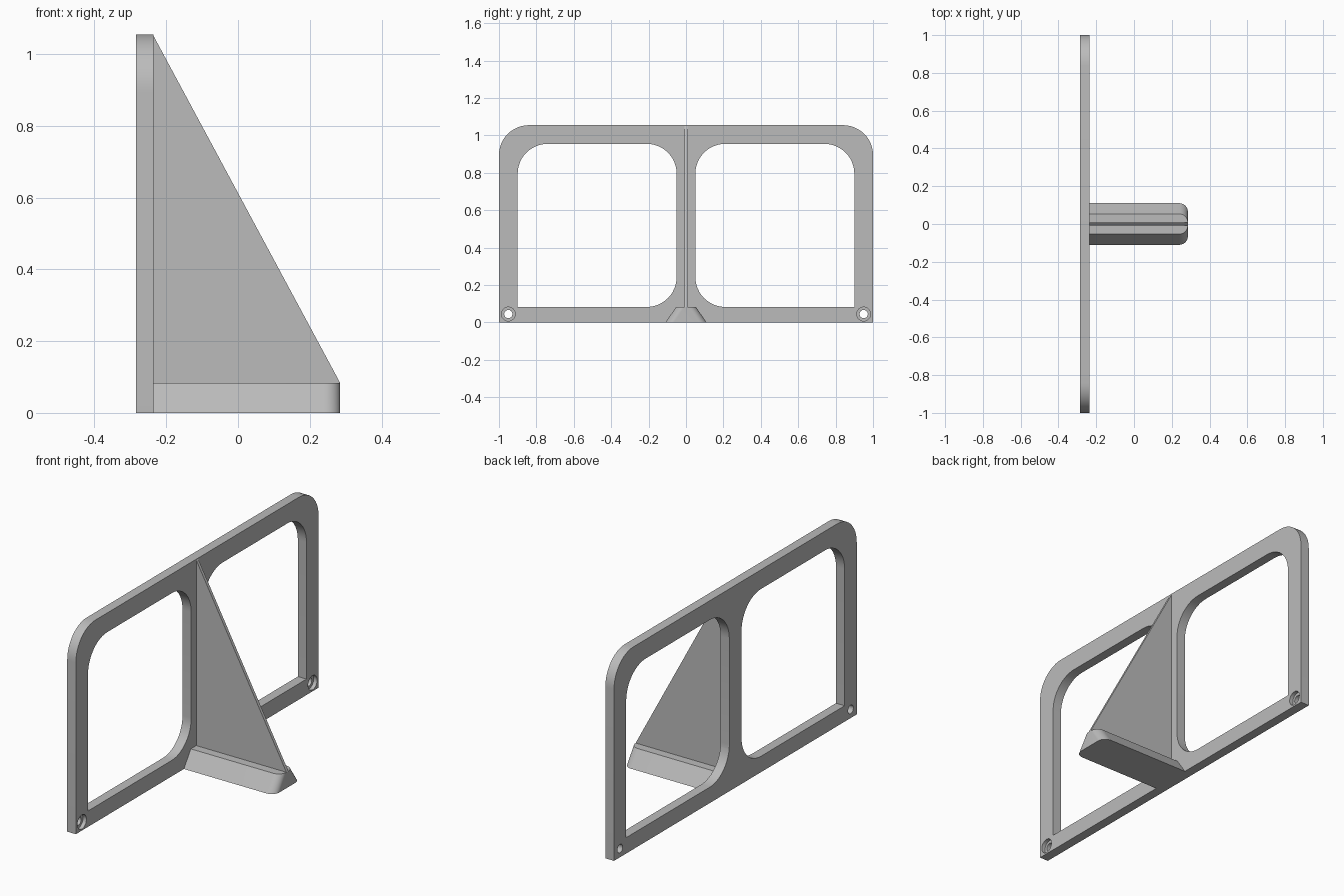
import bpy, bmesh
from math import cos, sin, pi
from mathutils import Matrix, Vector

old = bpy.data.objects.get("Cube")
if old:
    bpy.data.objects.remove(old)

grey = bpy.data.materials.new("plain grey")
grey.use_nodes = True
COLOUR = (0.5, 0.5, 0.5, 1)
grey.diffuse_color = COLOUR
grey.node_tree.nodes["Principled BSDF"].inputs["Base Color"].default_value = COLOUR

BACK, FACE, TIP = -0.285, -0.235, 0.285   # panel back, panel front, foot tip
TOP, FOOT_H = 1.055, 0.083


def rounded_rect(a0, a1, b0, b1, radii, steps=12):
    """Outline from the low corner, counter-clockwise, one radius per corner."""
    corners = [(a0, b0, 1, 1), (a1, b0, -1, 1), (a1, b1, -1, -1), (a0, b1, 1, -1)]
    pts = []
    for i, ((a, b, sa, sb), r) in enumerate(zip(corners, radii)):
        if r == 0:
            pts.append((a, b))
            continue
        for k in range(steps + 1):
            t = pi + i * pi / 2 + k * pi / 2 / steps
            pts.append((a + sa * r + r * cos(t), b + sb * r + r * sin(t)))
    return pts


def loft(name, lower, upper):
    """Solid between two matching loops of 3D points."""
    bm = bmesh.new()
    lo = [bm.verts.new(p) for p in lower]
    hi = [bm.verts.new(p) for p in upper]
    bm.faces.new(lo)
    bm.faces.new(hi)
    for i in range(len(lo)):
        j = (i + 1) % len(lo)
        bm.faces.new((lo[i], lo[j], hi[j], hi[i]))
    bmesh.ops.recalc_face_normals(bm, faces=bm.faces)
    mesh = bpy.data.meshes.new(name)
    bm.to_mesh(mesh)
    bm.free()
    mesh.materials.append(grey)
    obj = bpy.data.objects.new(name, mesh)
    bpy.context.collection.objects.link(obj)
    return obj


def slab(name, outline, x0, x1):
    return loft(name, [(x0, y, z) for y, z in outline], [(x1, y, z) for y, z in outline])


def circle(y, z, r, steps=32):
    return [(y + r * cos(2 * pi * k / steps), z + r * sin(2 * pi * k / steps))
            for k in range(steps)]


# Upright panel with two windows and counterbored screw holes
R = 0.16
panel = slab("panel", rounded_rect(-1, 1, 0, TOP, (0, 0, R, R)), BACK, FACE)
window = rounded_rect(0.05, 0.9, FOOT_H, 0.955, (R, 0, R, R))
cutters = []
for side in (-1, 1):
    cutters += [
        slab("window_cutter", [(side * y, z) for y, z in window], BACK - 0.1, FACE + 0.1),
        slab("hole_cutter", circle(side * 0.95, 0.045, 0.022), BACK - 0.1, FACE + 0.1),
        slab("counterbore_cutter", circle(side * 0.95, 0.045, 0.037), FACE - 0.02, FACE + 0.1),
    ]
bpy.context.view_layer.objects.active = panel
for cutter in cutters:
    cutter.hide_render = True
    mod = panel.modifiers.new("cut", "BOOLEAN")
    mod.operation = "DIFFERENCE"
    mod.solver = "EXACT"
    mod.object = cutter
    bpy.ops.object.modifier_apply(modifier=mod.name)
for cutter in cutters:
    bpy.data.objects.remove(cutter)

# Foot: sloped sides, rounded tip
def foot_loop(half, z):
    return [(x, y, z) for x, y in
            rounded_rect(FACE, TIP, -half, half, (0, 0.045, 0.045, 0))]

foot = loft("foot", foot_loop(0.11, 0), foot_loop(0.053, FOOT_H))

# Thin triangular rib bracing the panel
side_profile = [(FACE, FOOT_H), (TIP, FOOT_H), (FACE, TOP - 0.005)]
rib = loft("rib", [(x, -0.008, z) for x, z in side_profile],
           [(x, 0.008, z) for x, z in side_profile])

for obj in (panel, foot):
    bpy.ops.object.select_all(action="DESELECT")
    obj.select_set(True)
    bpy.context.view_layer.objects.active = obj
    bpy.ops.object.shade_smooth_by_angle()
